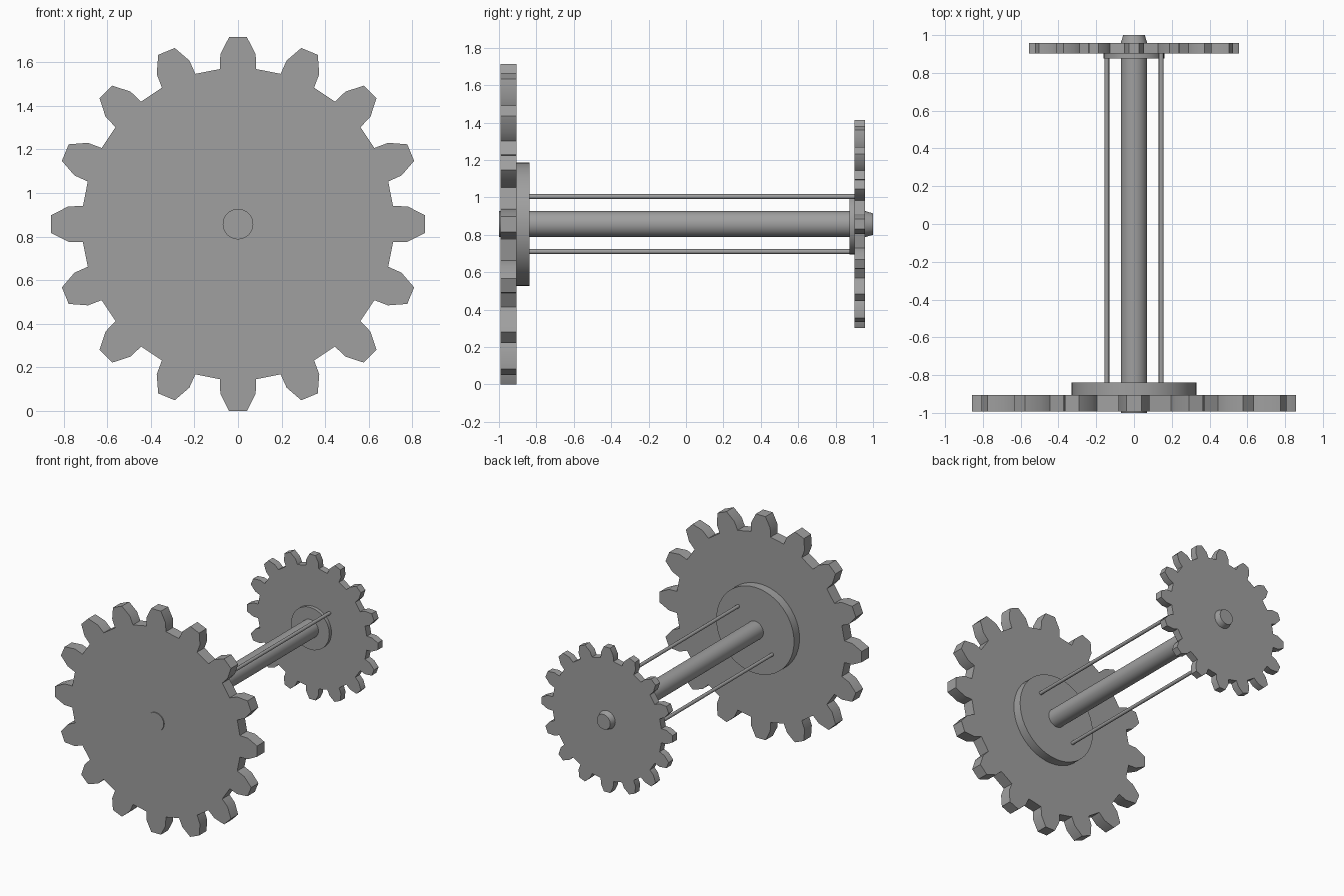
import bpy
import bmesh
import math
from mathutils import Matrix, Vector

default_cube = bpy.data.objects.get("Cube")
if default_cube:
    bpy.data.objects.remove(default_cube, do_unlink=True)

AXIS_Z = 0.857
TEETH = 16

grey = bpy.data.materials.new("plain grey")
grey.use_nodes = True
colour = (0.35, 0.35, 0.35, 1)
grey.diffuse_color = colour
grey.node_tree.nodes["Principled BSDF"].inputs["Base Color"].default_value = colour


def finish(bm, name):
    bmesh.ops.recalc_face_normals(bm, faces=bm.faces)
    mesh = bpy.data.meshes.new(name)
    bm.to_mesh(mesh)
    bm.free()
    mesh.materials.append(grey)
    obj = bpy.data.objects.new(name, mesh)
    bpy.context.collection.objects.link(obj)
    bpy.ops.object.select_all(action="DESELECT")
    obj.select_set(True)
    bpy.context.view_layer.objects.active = obj
    bpy.ops.object.shade_smooth_by_angle(angle=math.radians(30))
    return obj


def cylinder(name, y0, y1, r0, r1=None, x=0, z=0, sides=32):
    """Round part running along y from y0 (radius r0) to y1 (radius r1)."""
    bm = bmesh.new()
    # the rotation turns the cone's +z end towards +y
    place = Matrix.Translation((x, (y0 + y1) / 2, AXIS_Z + z)) @ Matrix.Rotation(-math.pi / 2, 4, "X")
    bmesh.ops.create_cone(bm, cap_ends=True, segments=sides, radius1=r0,
                          radius2=r0 if r1 is None else r1, depth=y1 - y0, matrix=place)
    return finish(bm, name)


def gear(name, y0, y1, scale):
    """Toothed wheel: one tooth outline repeated around the y axis."""
    half = [(0.083, 0.711), (0.081, 0.778), (0.041, 0.857)]
    tooth = [(-x, r) for x, r in half] + [(x, r) for x, r in reversed(half)]
    bm = bmesh.new()
    outline = []
    for i in range(TEETH):
        turn = Matrix.Rotation(i * math.tau / TEETH, 3, "Y")
        for x, r in tooth:
            p = turn @ Vector((x, 0, r)) * scale
            outline.append(bm.verts.new((p.x, y0, p.z + AXIS_Z)))
    face = bm.faces.new(outline)
    extruded = bmesh.ops.extrude_face_region(bm, geom=[face])
    moved = [v for v in extruded["geom"] if isinstance(v, bmesh.types.BMVert)]
    bmesh.ops.translate(bm, verts=moved, vec=(0, y1 - y0, 0))
    return finish(bm, name)


# Toothed wheels
gear("large_gear", -0.993, -0.905, 1.0)
gear("small_gear", 0.902, 0.957, 0.648)

# Hub discs on the inner faces
cylinder("large_hub", -0.905, -0.838, 0.33, sides=48)
cylinder("small_hub", 0.875, 0.902, 0.162)

# Central shaft and its tapered end
cylinder("shaft", -1.0, 0.957, 0.07)
cylinder("shaft_tip", 0.957, 1.0, 0.07, 0.057)

# Thin rods on opposite corners
for side, name in ((1, "upper_left_rod"), (-1, "lower_right_rod")):
    cylinder(name, -0.85, 0.91, 0.013, x=side * 0.144, z=side * 0.147, sides=16)
